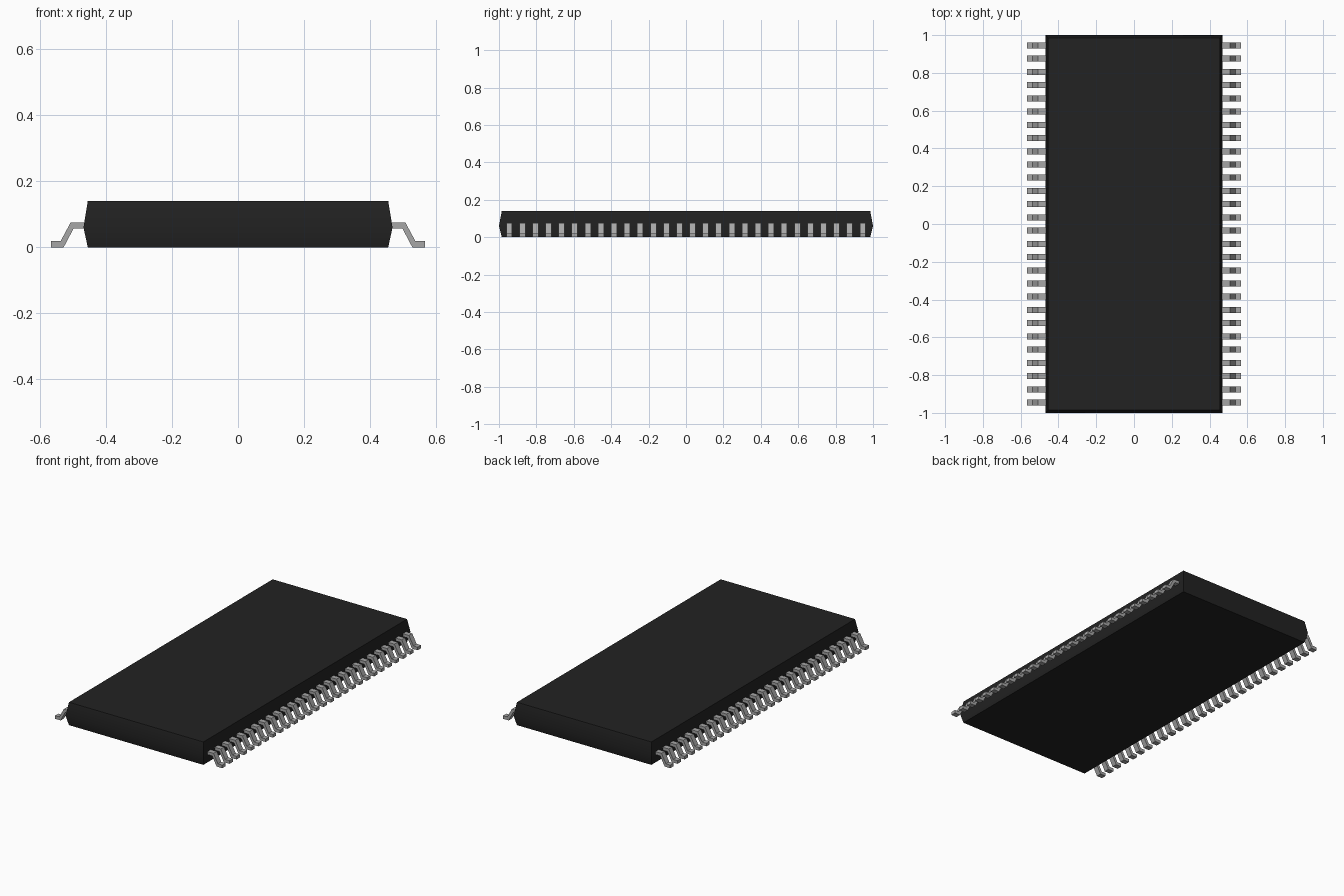
import bpy, bmesh, math

cube = bpy.data.objects.get("Cube")
if cube:
    bpy.data.objects.remove(cube, do_unlink=True)


def material(name, rgb, rough):
    m = bpy.data.materials.new(name)
    m.use_nodes = True
    m.diffuse_color = (*rgb, 1)
    bsdf = m.node_tree.nodes["Principled BSDF"]
    bsdf.inputs["Base Color"].default_value = (*rgb, 1)
    bsdf.inputs["Roughness"].default_value = rough
    return m


def finish(bm, name, mat):
    bmesh.ops.recalc_face_normals(bm, faces=bm.faces)
    mesh = bpy.data.meshes.new(name)
    bm.to_mesh(mesh)
    bm.free()
    mesh.materials.append(mat)
    ob = bpy.data.objects.new(name, mesh)
    bpy.context.collection.objects.link(ob)
    return ob


black = material("black plastic", (0.016, 0.016, 0.016), 0.6)
metal = material("grey metal", (0.38, 0.38, 0.38), 0.5)

# Package body: stacked rectangles (half x, half y, z), widest at the parting line
bm = bmesh.new()
rings = []
for hx, hy, z in [(0.455, 0.985, 0.0), (0.468, 1.0, 0.06), (0.455, 0.985, 0.14)]:
    rings.append([bm.verts.new((sx * hx, sy * hy, z))
                  for sx, sy in ((-1, -1), (1, -1), (1, 1), (-1, 1))])
for low, high in zip(rings, rings[1:]):
    for i in range(4):
        j = (i + 1) % 4
        bm.faces.new((low[i], low[j], high[j], high[i]))
bm.faces.new(rings[0])
bm.faces.new(rings[-1])
body = finish(bm, "package_body", black)
bpy.ops.object.select_all(action='DESELECT')
body.select_set(True)
bpy.context.view_layer.objects.active = body
bpy.ops.object.shade_smooth_by_angle(angle=math.radians(30))

# Gull-wing pins: one bent profile in x-z, extruded along y and repeated per side
PROFILE = [(0.45, 0.075), (0.507, 0.075), (0.537, 0.019), (0.566, 0.019),
           (0.566, 0.0), (0.528, 0.0), (0.498, 0.057), (0.45, 0.057)]
COUNT, PITCH, WIDTH = 28, 0.07, 0.032
for side, name in ((1, "left_pins"), (-1, "right_pins")):
    bm = bmesh.new()
    for i in range(COUNT):
        y = (i - (COUNT - 1) / 2) * PITCH - WIDTH / 2
        face = bm.faces.new([bm.verts.new((side * x, y, z)) for x, z in PROFILE])
        ext = bmesh.ops.extrude_face_region(bm, geom=[face], use_keep_orig=True)
        moved = [v for v in ext["geom"] if isinstance(v, bmesh.types.BMVert)]
        bmesh.ops.translate(bm, verts=moved, vec=(0, WIDTH, 0))
    finish(bm, name, metal)
